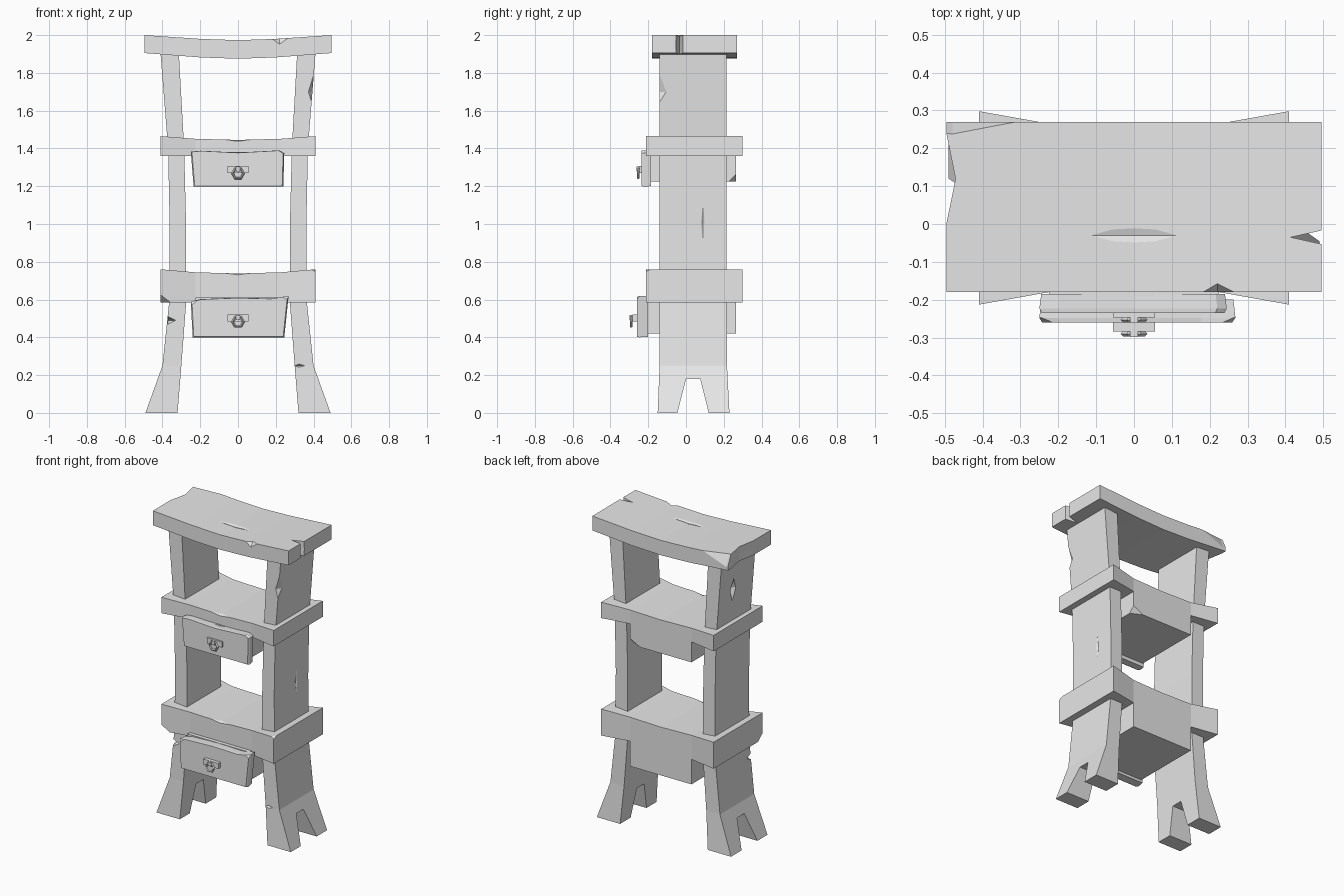
import bpy, bmesh, math
from mathutils import Vector

if "Cube" in bpy.data.objects:
    bpy.data.objects.remove(bpy.data.objects["Cube"], do_unlink=True)

GREY = (0.8, 0.8, 0.8, 1)
mat = bpy.data.materials.new("plain grey")
mat.use_nodes = True
mat.diffuse_color = GREY
mat.node_tree.nodes["Principled BSDF"].inputs["Base Color"].default_value = GREY


def finish(name, bm):
    """Turn a bmesh into a flat shaded object."""
    bmesh.ops.recalc_face_normals(bm, faces=bm.faces)
    me = bpy.data.meshes.new(name)
    bm.to_mesh(me)
    bm.free()
    ob = bpy.data.objects.new(name, me)
    bpy.context.scene.collection.objects.link(ob)
    me.materials.append(mat)
    return ob


def loft(name, rings):
    """Skin a row of matching rings and cap both ends."""
    bm = bmesh.new()
    rows = [[bm.verts.new(p) for p in ring] for ring in rings]
    for a, b in zip(rows, rows[1:]):
        for i in range(len(a)):
            j = (i + 1) % len(a)
            bm.faces.new((a[i], a[j], b[j], b[i]))
    bm.faces.new(rows[0])
    bm.faces.new(rows[-1])
    return finish(name, bm)


def box(name, x, y, z):
    return loft(name, [[(x[0], v, h), (x[1], v, h), (x[1], v, k), (x[0], v, k)]
                       for v, h, k in ((y[0], *z), (y[1], *z))])


def carve(target, cutter):
    """Subtract the cutter, apply, and drop the cutter."""
    cutter.hide_render = True
    mod = target.modifiers.new("carve", "BOOLEAN")
    mod.object, mod.operation, mod.solver = cutter, "DIFFERENCE", "EXACT"
    bpy.context.view_layer.objects.active = target
    bpy.ops.object.modifier_apply(modifier=mod.name)
    bpy.data.objects.remove(cutter, do_unlink=True)


def chip(target, loc, size):
    """Knock a diamond shaped chip out of the wood."""
    bm = bmesh.new()
    for axis in range(3):
        for s in (-1, 1):
            p = Vector(loc)
            p[axis] += s * size[axis]
            bm.verts.new(p)
    bmesh.ops.convex_hull(bm, input=bm.verts)
    carve(target, finish("chip_cutter", bm))


def plank(name, stations):
    """Board along x; stations give half-board x, y range, bottom and top."""
    full = [(-s[0], *s[1:]) for s in stations[:0:-1]] + stations[::-1][-1:] + stations[1:]
    return loft(name, [[(x, y0, b), (x, y1, b), (x, y1, t), (x, y0, t)]
                       for x, y0, y1, b, t in full])


# Sagging top board with split end and worn edges
top = plank("top_board", [(0, -.18, .27, 1.875, 1.973), (.2, -.18, .27, 1.882, 1.98),
                          (.495, -.18, .27, 1.905, 2)])
chip(top, (.5, -.035, 1.95), (.09, .02, 1))
chip(top, (-.5, .12, 1.95), (.03, .15, 1))
chip(top, (-.48, .275, 2.005), (.25, .04, .09))
chip(top, (.22, -.185, 1.985), (.055, .03, .04))
chip(top, (0, -.03, 1.975), (.15, .025, .008))

# Two shelves, flared toward the legs
shelves = {}
for name, low, mid, high in (("upper_shelf", 1.36, 1.445, 1.465), ("lower_shelf", .585, .738, .76)):
    shelves[name] = plank(name, [(0, -.18, .265, low, mid), (.225, -.18, .265, low, mid + .006),
                                 (.41, -.213, .298, low, high)])
    chip(shelves[name], (0, -.185, mid + .003), (.09, .035, .012))
chip(shelves["lower_shelf"], (-.415, -.215, .58), (.08, .06, .05))
chip(shelves["lower_shelf"], (.415, -.215, .765), (.05, .05, .02))

# Slab legs, splayed at the foot with a cut-out
LEG = [(0, .32, .49, -.15, .23), (.25, .3, .4, -.14, .217), (.58, .275, .365, -.14, .215),
       (1, .275, .362, -.14, .215), (1.4, .285, .37, -.14, .215), (1.9, .313, .41, -.14, .215)]
for side, s in (("left", 1), ("right", -1)):
    leg = loft(side + "_leg", [[(s * a, y0, z), (s * b, y0, z), (s * b, y1, z), (s * a, y1, z)]
                               for z, a, b, y0, y1 in LEG])
    carve(leg, loft("notch_cutter", [[(s * x, -.048, -.01), (s * x, .123, -.01),
                                      (s * x, .075, .18), (s * x, 0, .18)] for x in (.2, .6)]))
    if s > 0:
        chip(leg, (.4, -.145, 1.7), (.03, .05, .1))
        chip(leg, (.325, -.145, .25), (.035, .03, .01))
        chip(leg, (.367, .09, 1), (.012, .02, .13))
    else:
        chip(leg, (-.39, .07, 1.68), (.03, .03, .09))
        chip(leg, (-.37, -.145, .49), (.045, .05, .022))


def drawer(tag, y, back, z0, z1, outline, plate_z, plate_depth):
    """Box under a shelf with a crooked front, plate and ring pull."""
    body = box(tag + "_drawer_box", (-.225, .225), (back - .005, .265), (z0, z1))
    cx, cz = 0, sum(p[1] for p in outline) / len(outline)
    front = loft(tag + "_drawer_front",
                 [[(cx + x * k, v, cz + (z - cz) * k) for x, z in outline]
                  for v, k in ((back, .98), (y + .012, 1), (y, .975))])
    box(tag + "_handle_plate", (-.055, .055), (y - plate_depth, y + .005),
        (plate_z - .018, plate_z + .018))
    box(tag + "_handle_stud", (-.01, .01), (y - plate_depth - .014, y), (plate_z - .01, plate_z + .016))
    bpy.ops.mesh.primitive_torus_add(major_segments=6, minor_segments=4, major_radius=.029,
                                     minor_radius=.007, rotation=(math.pi / 2, 0, 0),
                                     location=(0, y - plate_depth - .006, plate_z - .02))
    ring = bpy.context.object
    ring.name = tag + "_ring_pull"
    ring.data.materials.append(mat)
    return body, front


body, front = drawer("upper", -.235, -.185, 1.225, 1.38,
                     [(-.235, 1.198), (.24, 1.198), (.245, 1.375), (.22, 1.39), (0, 1.378),
                      (-.2, 1.388), (-.25, 1.383)], 1.288, .012)
chip(body, (.23, .27, 1.22), (.1, .05, .05))

body, front = drawer("lower", -.26, -.2, .42, .61,
                     [(-.24, .4), (.245, .4), (.268, .62), (.18, .605), (0, .61),
                      (-.2, .602), (-.25, .59)], .502, .024)
chip(front, (-.255, -.265, .595), (.05, .025, .04))
chip(front, (.275, -.265, .625), (.08, .025, .04))
